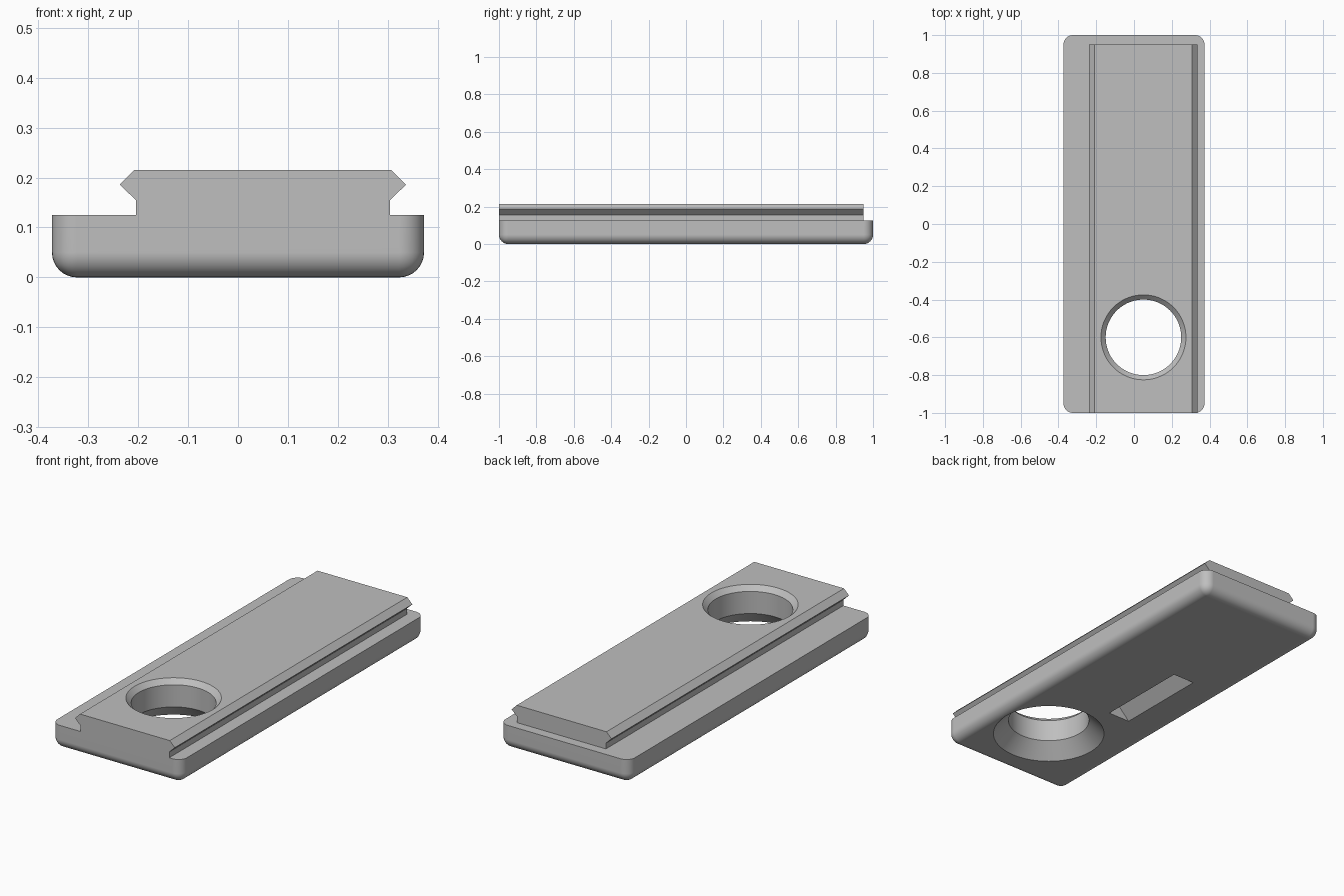
import bpy, bmesh, math
from mathutils import Vector

if "Cube" in bpy.data.objects:
    bpy.data.objects.remove(bpy.data.objects["Cube"], do_unlink=True)

HALF_W, BASE_H, FILLET = 0.373, 0.125, 0.05
RAIL_X, RAIL_TOP = 0.05, 0.215

grey = bpy.data.materials.new("plain grey")
grey.use_nodes = True
grey.diffuse_color = (0.52, 0.52, 0.52, 1)
grey.node_tree.nodes["Principled BSDF"].inputs["Base Color"].default_value = grey.diffuse_color


def finish(bm, name):
    """Turn a bmesh into a named grey object."""
    bmesh.ops.recalc_face_normals(bm, faces=bm.faces)
    mesh = bpy.data.meshes.new(name)
    bm.to_mesh(mesh)
    bm.free()
    mesh.materials.append(grey)
    obj = bpy.data.objects.new(name, mesh)
    bpy.context.collection.objects.link(obj)
    return obj


def prism(name, profile, y0, y1):
    """Extrude an (x, z) profile along y."""
    bm = bmesh.new()
    face = bm.faces.new([bm.verts.new((x, y0, z)) for x, z in profile])
    new = bmesh.ops.extrude_face_region(bm, geom=[face])["geom"]
    moved = [v for v in new if isinstance(v, bmesh.types.BMVert)]
    bmesh.ops.translate(bm, verts=moved, vec=(0, y1 - y0, 0))
    return finish(bm, name)


def lathe(name, profile, centre, steps=72):
    """Revolve an (r, z) profile, closed at both ends, about a vertical axis."""
    bm = bmesh.new()
    rings = [[bm.verts.new((centre[0] + r * math.cos(math.tau * i / steps),
                            centre[1] + r * math.sin(math.tau * i / steps), z))
              for i in range(steps)] for r, z in profile]
    for low, high in zip(rings, rings[1:]):
        for i in range(steps):
            j = (i + 1) % steps
            bm.faces.new((low[i], low[j], high[j], high[i]))
    bm.faces.new(rings[0])
    bm.faces.new(rings[-1])
    return finish(bm, name)


def combine(body, other, operation):
    """Apply an exact boolean and discard the second object."""
    mod = body.modifiers.new(operation.lower(), "BOOLEAN")
    mod.operation, mod.object, mod.solver = operation, other, "EXACT"
    bpy.context.view_layer.objects.active = body
    bpy.ops.object.modifier_apply(modifier=mod.name)
    bpy.data.objects.remove(other, do_unlink=True)


# Base plate: square top rim, rounded upright corners and underside
bm = bmesh.new()
bmesh.ops.create_cube(bm, size=1)
bmesh.ops.scale(bm, verts=bm.verts, vec=(2 * HALF_W, 2, BASE_H))
bmesh.ops.translate(bm, verts=bm.verts, vec=(0, 0, BASE_H / 2))
rounded = [e for e in bm.edges if min(v.co.z for v in e.verts) < BASE_H / 2]
bmesh.ops.bevel(bm, geom=rounded, offset=FILLET, offset_type="OFFSET",
                segments=8, profile=0.5, affect="EDGES")
plate = finish(bm, "mounting_plate")

# Rail with pointed lips, mirrored about its own centre line
half = [(0.255, BASE_H), (0.255, 0.155), (0.287, 0.186), (0.258, RAIL_TOP)]
profile = [(RAIL_X + x, z) for x, z in half]
profile += [(RAIL_X - x, z) for x, z in reversed(half)]
combine(plate, prism("rail", profile, -1, 0.95), "UNION")

# Screw hole: countersunk below, lightly chamfered above
hole = [(0.285, -0.01), (0.2, 0.075), (0.2, RAIL_TOP - 0.025), (0.235, RAIL_TOP + 0.01)]
combine(plate, lathe("hole_cutter", hole, (RAIL_X, -0.6)), "DIFFERENCE")

# Short V groove in the underside
groove = [(-0.185, -0.01), (-0.04, -0.01), (-0.1125, 0.0625)]
combine(plate, prism("groove_cutter", groove, -0.25, 0.25), "DIFFERENCE")

# Smooth fillets and bore, crisp edges, flat large faces
bpy.ops.object.select_all(action="DESELECT")
plate.select_set(True)
bpy.context.view_layer.objects.active = plate
bpy.ops.object.shade_smooth_by_angle(angle=math.radians(30))
normals = plate.modifiers.new("flat faces", "WEIGHTED_NORMAL")
normals.keep_sharp = True
